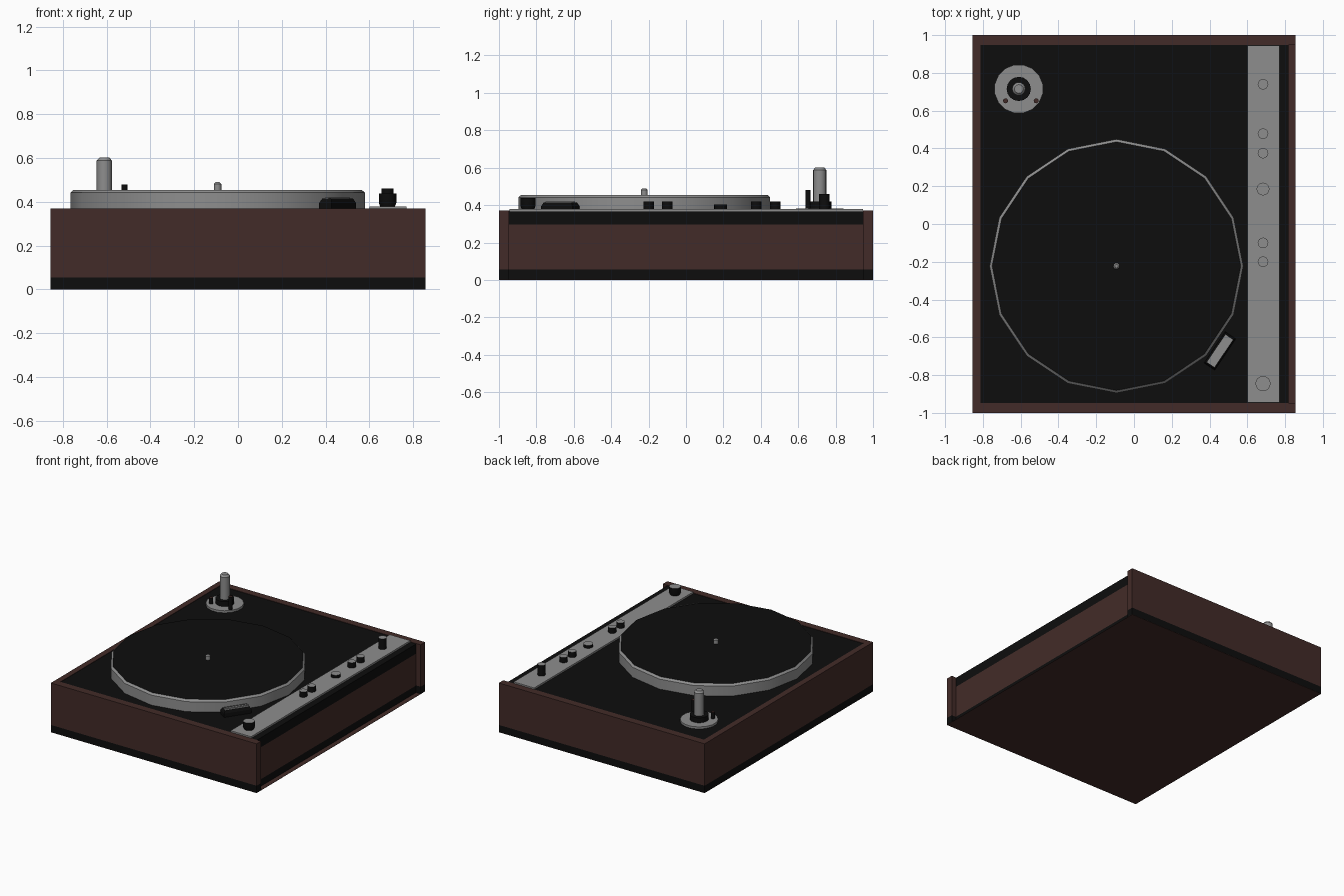
import bpy, bmesh
from math import cos, sin, pi, radians

if "Cube" in bpy.data.objects:
    bpy.data.objects.remove(bpy.data.objects["Cube"])


def material(name, rgb):
    m = bpy.data.materials.new(name)
    m.diffuse_color = (*rgb, 1)
    m.use_nodes = True
    m.node_tree.nodes["Principled BSDF"].inputs["Base Color"].default_value = m.diffuse_color
    return m


WOOD = material("dark_wood", (0.055, 0.024, 0.021))
BLACK = material("black", (0.004, 0.004, 0.004))
GREY = material("metal_grey", (0.27, 0.27, 0.27))


def finish(name, bm, mats, smooth=False):
    bmesh.ops.recalc_face_normals(bm, faces=bm.faces)
    me = bpy.data.meshes.new(name)
    bm.to_mesh(me)
    bm.free()
    for m in mats:
        me.materials.append(m)
    ob = bpy.data.objects.new(name, me)
    bpy.context.collection.objects.link(ob)
    if smooth:
        bpy.ops.object.select_all(action='DESELECT')
        ob.select_set(True)
        bpy.context.view_layer.objects.active = ob
        bpy.ops.object.shade_smooth_by_angle(angle=radians(30))
    return ob


def box(name, x, y, z, mat):
    bm = bmesh.new()
    bmesh.ops.create_cube(bm, size=1)
    for v in bm.verts:
        v.co = [(r[0] + r[1]) / 2 + c * (r[1] - r[0]) for r, c in zip((x, y, z), v.co)]
    return finish(name, bm, [mat])


def turned(name, x, y, profile, mat, cap=None, sides=16, turn=0.0):
    """Solid of revolution from (radius, z) points, with an optional cap material."""
    bm = bmesh.new()
    rings = [[bm.verts.new((x + r * cos(2 * pi * i / sides + turn),
                            y + r * sin(2 * pi * i / sides + turn), z))
              for i in range(sides)] for r, z in profile]
    for a, b in zip(rings, rings[1:]):
        for i in range(sides):
            j = (i + 1) % sides
            bm.faces.new((a[i], a[j], b[j], b[i]))
    bm.faces.new(rings[0])
    top = bm.faces.new(rings[-1])
    if cap:
        top.material_index = 1
    return finish(name, bm, [mat, cap] if cap else [mat], True)


# Plinth: open on the right, where the side is set back
XL, XR, XI = -0.855, 0.855, 0.818
BASE, TOP = 0.055, 0.37
for label, s in (("front", -1), ("back", 1)):
    y = sorted((s * 0.947, s))
    box(label + "_panel", (XL, XR), y, (BASE, TOP), WOOD)
    box(label + "_base_strip", (XL, XR), y, (0.002, BASE), BLACK)
box("left_panel", (XL, -0.812), (-0.947, 0.947), (BASE, TOP), WOOD)
box("base", (XL, XI), (-0.947, 0.947), (0.002, BASE), BLACK)
box("right_panel", (0.77, XI), (-0.947, 0.947), (BASE, 0.295), WOOD)
box("bottom_board", (XL, XR), (-1, 1), (0, 0.002), WOOD)

# Deck and control strip
box("deck", (-0.812, XI), (-0.947, 0.947), (0.295, 0.367), BLACK)
box("control_strip", (0.6, 0.77), (-0.945, 0.945), (0.367, 0.38), GREY)

# Platter with black mat and spindle
PX, PY = -0.093, -0.223
turned("platter", PX, PY, [(0.672, 0.367), (0.672, 0.442), (0.658, 0.455)], GREY, BLACK)
turned("spindle", PX, PY, [(0.017, 0.455), (0.017, 0.482), (0.009, 0.49)], GREY)

# Control knobs: y, radius, top height
for i, (y, r, z) in enumerate([(-0.845, 0.04, 0.438), (-0.2, 0.028, 0.42), (-0.1, 0.028, 0.42),
                               (0.185, 0.034, 0.402), (0.375, 0.028, 0.42),
                               (0.478, 0.028, 0.42), (0.74, 0.028, 0.46)]):
    foot = [(r * 0.85, 0.38), (r, 0.395)] if i == 0 else [(r, 0.38)]
    turned(f"knob_{i + 1}", 0.683, y, foot + [(r, z)], BLACK, GREY)

# Arm mount: plate, collar, post and two pegs
AX, AY = -0.61, 0.715
turned("arm_plate", AX, AY, [(0.13, 0.367), (0.13, 0.383)], GREY, turn=pi / 16)
turned("arm_collar", AX, AY, [(0.064, 0.383), (0.064, 0.42)], BLACK)
turned("arm_post", AX, AY, [(0.035, 0.42), (0.035, 0.588), (0.023, 0.602)], GREY)
turned("left_peg", AX - 0.07, AY - 0.063, [(0.013, 0.383), (0.013, 0.43)], BLACK, WOOD)
turned("right_peg", AX + 0.092, AY - 0.063, [(0.013, 0.383), (0.013, 0.48)], BLACK, WOOD)

# Speed lamp: tapered housing with a grey top and raised centre rib
a = radians(56)
bm = bmesh.new()
rings = []
for hl, hw, z in ((0.1, 0.034, 0.367), (0.1, 0.034, 0.395), (0.089, 0.025, 0.415)):
    rings.append([bm.verts.new((0.455 + u * hl * cos(a) - v * hw * sin(a),
                                -0.672 + u * hl * sin(a) + v * hw * cos(a), z))
                  for u, v in ((-1, -1), (1, -1), (1, 1), (-1, 1))])
for p, q in zip(rings, rings[1:]):
    for i in range(4):
        j = (i + 1) % 4
        bm.faces.new((p[i], p[j], q[j], q[i]))
bm.faces.new(rings[0])
bm.faces.new(rings[-1]).material_index = 1
finish("speed_lamp", bm, [BLACK, GREY])
rib = box("speed_lamp_rib", (-0.089, 0.089), (-0.009, 0.009), (0.414, 0.42), GREY)
rib.location = (0.455, -0.672, 0)
rib.rotation_euler.z = a
